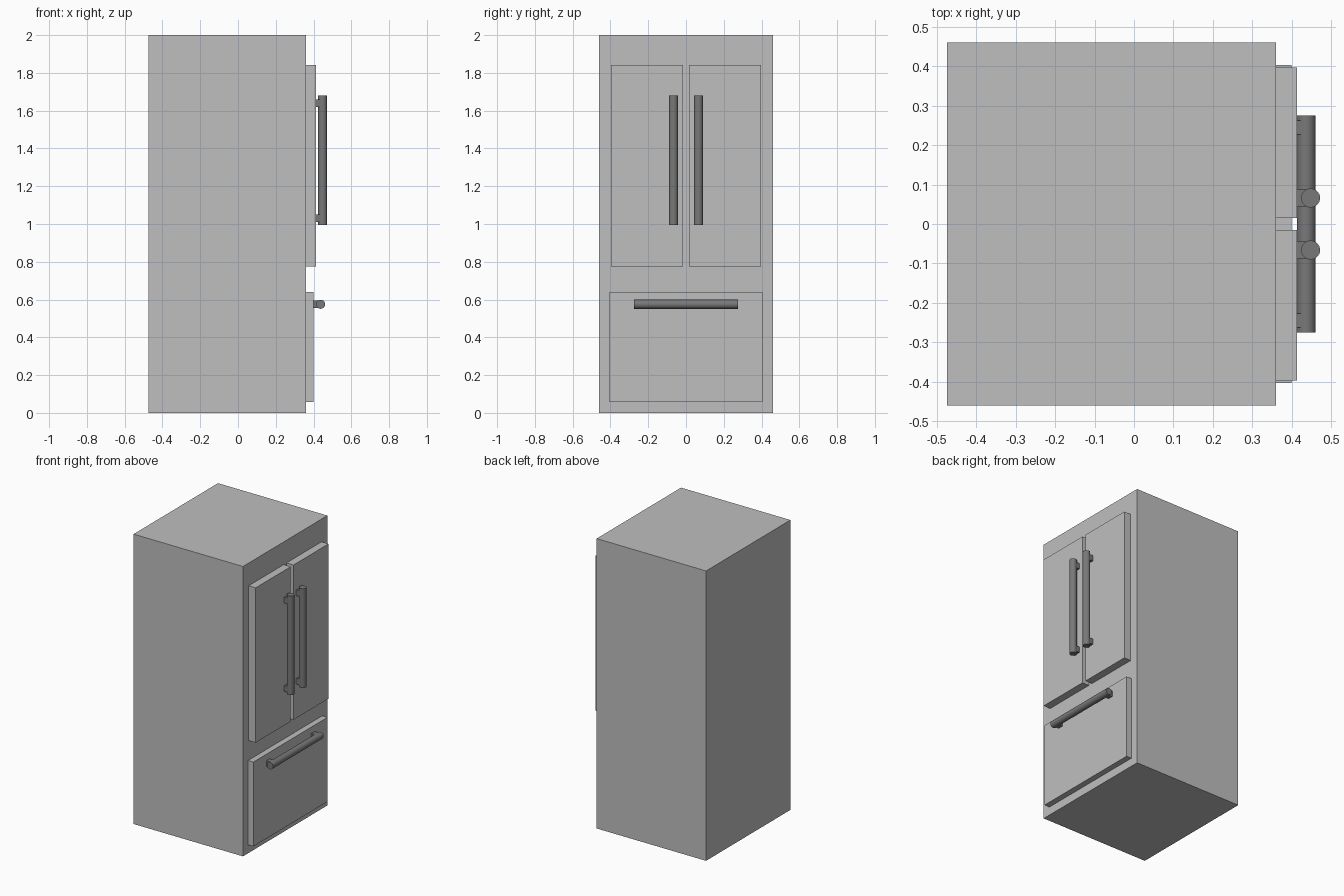
import bpy
import math

if "Cube" in bpy.data.objects:
    bpy.data.objects.remove(bpy.data.objects["Cube"])


def material(name, v):
    m = bpy.data.materials.new(name)
    m.diffuse_color = (v, v, v, 1)
    m.use_nodes = True
    m.node_tree.nodes["Principled BSDF"].inputs["Base Color"].default_value = m.diffuse_color
    return m


STEEL = material("light_grey_steel", 0.52)
DARK = material("dark_grey_metal", 0.19)


def box(name, x, y, z, mat):
    """Box from (min, max) ranges on each axis."""
    bpy.ops.mesh.primitive_cube_add(size=1, location=[(a + b) / 2 for a, b in (x, y, z)])
    o = bpy.context.object
    o.name = name
    o.scale = [b - a for a, b in (x, y, z)]
    bpy.ops.object.transform_apply(location=False, rotation=False, scale=True)
    o.data.materials.append(mat)
    return o


def bar(name, loc, length, rot=(0, 0, 0)):
    """Round handle bar."""
    bpy.ops.mesh.primitive_cylinder_add(vertices=32, radius=0.024, depth=length,
                                        location=loc, rotation=rot)
    o = bpy.context.object
    o.name = name
    o.data.materials.append(DARK)
    bpy.ops.object.shade_smooth_by_angle(angle=math.radians(30))


# cabinet
box("cabinet", (-0.475, 0.36), (-0.46, 0.46), (0, 2), STEEL)

# two upper doors with vertical handles
for side, s in (("left", -1), ("right", 1)):
    box(side + "_door", (0.36, 0.413), sorted((s * 0.015, s * 0.397)), (0.775, 1.843), STEEL)
    bar(side + "_door_handle", (0.448, s * 0.066, 1.338), 0.684)
    for end, z in (("lower", 1.03), ("upper", 1.64)):
        box(f"{side}_door_{end}_bracket", (0.413, 0.44),
            (s * 0.066 - 0.021, s * 0.066 + 0.021), (z - 0.02, z + 0.02), DARK)

# freezer drawer with horizontal handle
box("freezer_drawer", (0.36, 0.40), (-0.404, 0.404), (0.058, 0.64), STEEL)
bar("drawer_handle", (0.437, 0, 0.575), 0.55, (math.pi / 2, 0, 0))
for side, s in (("left", -1), ("right", 1)):
    box(side + "_drawer_bracket", (0.40, 0.43), (s * 0.245 - 0.018, s * 0.245 + 0.018),
        (0.556, 0.596), DARK)
